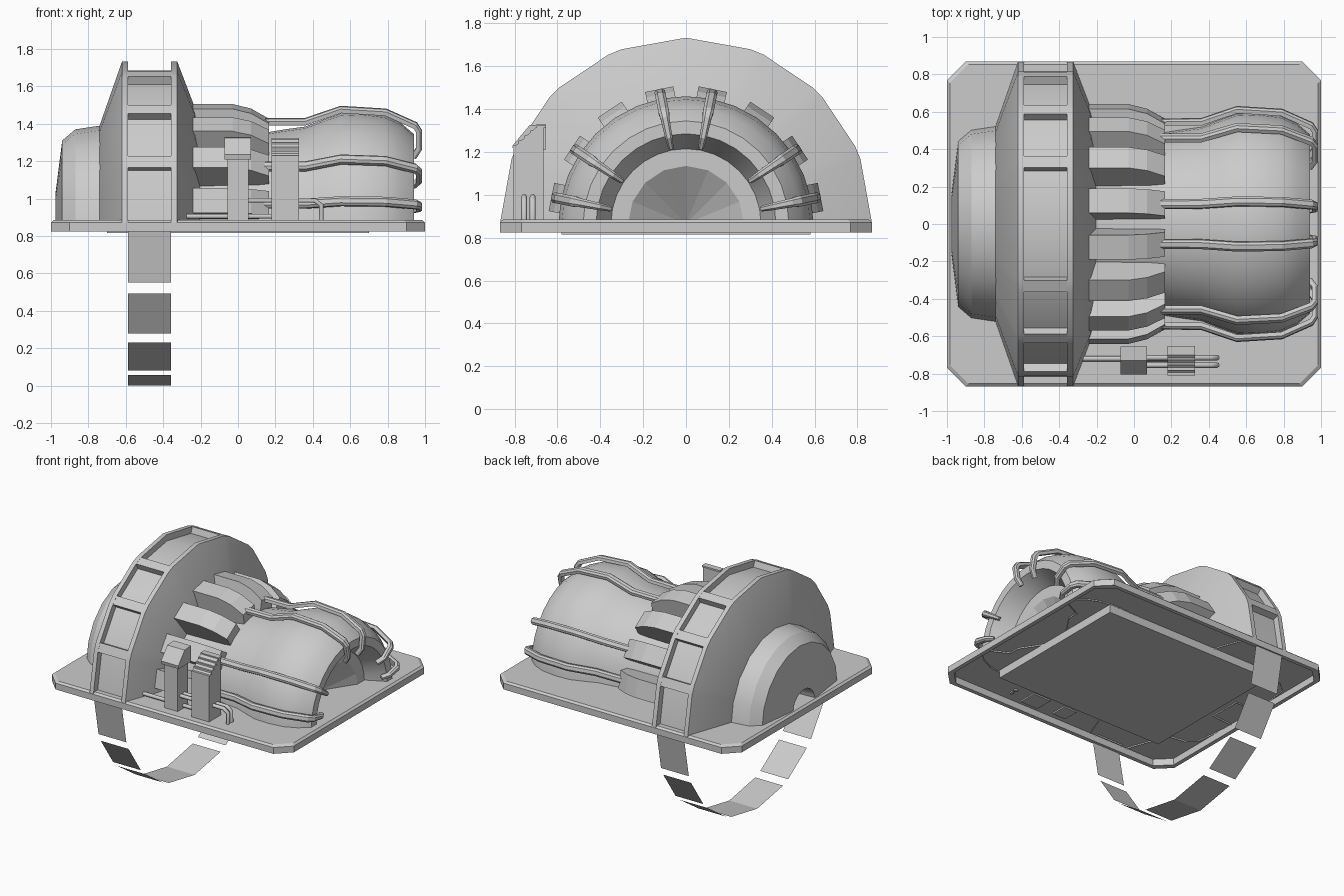
import bpy, bmesh
from math import sin, cos, radians
from mathutils import Vector

if "Cube" in bpy.data.objects:
    bpy.data.objects.remove(bpy.data.objects["Cube"])

AXIS = 0.865  # height of the horizontal turning axis


def finish(name, bm, smooth=None):
    bmesh.ops.recalc_face_normals(bm, faces=bm.faces)
    me = bpy.data.meshes.new(name)
    bm.to_mesh(me)
    bm.free()
    ob = bpy.data.objects.new(name, me)
    bpy.context.collection.objects.link(ob)
    if smooth:
        bpy.ops.object.select_all(action='DESELECT')
        ob.select_set(True)
        bpy.context.view_layer.objects.active = ob
        bpy.ops.object.shade_smooth_by_angle(angle=radians(smooth))
    return ob


def loft(name, rings, closed=True, caps=True, smooth=None):
    """Bridge successive rings of points."""
    bm = bmesh.new()
    vs = [[bm.verts.new(p) for p in r] for r in rings]
    n = len(rings[0])
    for a, b in zip(vs, vs[1:]):
        for i in range(n if closed else n - 1):
            j = (i + 1) % n
            bm.faces.new((a[i], a[j], b[j], b[i]))
    if caps:
        bm.faces.new(vs[0])
        bm.faces.new(vs[-1])
    return finish(name, bm, smooth)


def polar(x, r, deg):
    return (x, r * cos(radians(deg)), AXIS + r * sin(radians(deg)))


def revolve(name, prof, angles, closed=False, caps=False, smooth=None):
    return loft(name, [[polar(x, r, a) for x, r in prof] for a in angles],
                closed, caps, smooth)


def half(n):
    return [180 * i / n for i in range(n + 1)]


def box(name, x0, x1, y0, y1, z0, z1):
    return loft(name, [[(x0, y0, z), (x1, y0, z), (x1, y1, z), (x0, y1, z)]
                       for z in (z0, z1)])


def side_prism(name, prof, x0, x1):
    """Extrude a (y, z) profile along x."""
    return loft(name, [[(x, y, z) for y, z in prof] for x in (x0, x1)])


def tube(name, pts, radius, res=1):
    cu = bpy.data.curves.new(name, 'CURVE')
    cu.dimensions = '3D'
    cu.bevel_depth = radius
    cu.bevel_resolution = res
    cu.use_fill_caps = True
    sp = cu.splines.new('POLY')
    sp.points.add(len(pts) - 1)
    for p, q in zip(sp.points, pts):
        p.co = (*q, 1)
    ob = bpy.data.objects.new(name, cu)
    bpy.context.collection.objects.link(ob)
    return ob


# base plate: clipped corners, chamfered upper edge, hollow underside
def outline(z, d):
    X, Y, c = 1 - d, 0.868 - d, 0.1
    return [(X - c, -Y, z), (X, -Y + c, z), (X, Y - c, z), (X - c, Y, z),
            (-X + c, Y, z), (-X, Y - c, z), (-X, -Y + c, z), (-X + c, -Y, z)]


loft("base_plate", [outline(0.875, 0.03), outline(0.825, 0.03), outline(0.825, 0),
                    outline(0.872, 0), outline(0.885, 0.015)])
box("underside_panel", -0.7, 0.7, -0.58, 0.58, 0.815, 0.877)

# big wheel housing, 16-sided with split corners at the dividers
gaps = [(c - 2.2, c + 2.2) for c in (22.5, 45, 67.5, 112.5, 135, 157.5)]
ANG = sorted([0, 90, 180] + [a for g in gaps for a in g])
revolve("wheel_housing",
        [(-0.74, 0.50), (-0.74, 0.525), (-0.62, 0.868), (-0.588, 0.868), (-0.588, 0.82),
         (-0.358, 0.82), (-0.358, 0.868), (-0.325, 0.868), (-0.23, 0.62), (-0.2, 0.45)],
        ANG, smooth=26)
for i, g in enumerate(gaps):
    revolve(f"wheel_divider_{i}",
            [(-0.59, 0.80), (-0.59, 0.867), (-0.356, 0.867), (-0.356, 0.80)],
            g, True, True)

# thin loose panels continuing the rim under the plate
for i, seg in enumerate([(0, 21.3), (25.6, 42.8), (47.2, 65), (69.3, 90, 110.7),
                         (115, 132.8), (137.2, 154.4), (158.7, 180)]):
    revolve(f"rim_panel_{i}", [(-0.588, 0.865), (-0.358, 0.865)], [-a for a in seg])

# intake hub on the left with a small central bore
revolve("intake_hub",
        [(-0.72, 0.525), (-0.75, 0.523), (-0.87, 0.505), (-0.94, 0.445), (-0.975, 0.17),
         (-0.975, 0.13), (-0.80, 0.12), (-0.80, 0.0)], half(10), smooth=20)

# barrel and hollow nozzle on the right
revolve("barrel",
        [(-0.23, 0.47), (0.1, 0.48), (0.25, 0.505), (0.36, 0.52), (0.45, 0.555),
         (0.55, 0.59), (0.66, 0.595), (0.78, 0.58), (0.87, 0.54), (0.94, 0.48),
         (0.94, 0.42), (0.80, 0.35)], half(16), smooth=35)
revolve("nozzle_core", [(0.80, 0.36), (0.80, 0.27), (0.62, 0.0)], half(8))

# cooling fins and the rails clamped over the barrel
fin = [(-0.24, 0.45), (-0.24, 0.64), (-0.03, 0.64), (0.07, 0.615), (0.165, 0.56),
       (0.165, 0.46)]
rail = [(0.13, 0.56), (0.36, 0.562), (0.55, 0.628), (0.79, 0.613), (0.95, 0.54),
        (0.972, 0.505), (0.972, 0.41), (0.94, 0.36)]
for i in range(8):
    deg = 11.25 + 22.5 * i
    out = Vector((0, cos(radians(deg)), sin(radians(deg))))
    side = Vector((0, -out.z, out.y))
    base = Vector((0, 0, AXIS))

    def place(x, r, s):
        return base + Vector((x, 0, 0)) + out * r + side * s

    loft(f"cooling_fin_{i}", [[place(x, r, s) for x, r in fin] for s in (-0.067, 0.067)])
    if i in (2, 5):
        continue
    # bevelled strip swept over the barrel, narrowing into the nozzle
    rings = []
    for k, (x, r) in enumerate(rail):
        t = (Vector(rail[min(k + 1, 7)]) - Vector(rail[max(k - 1, 0)])).normalized()
        w = 0.025 if k < 5 else 0.025 - 0.004 * (k - 4)
        section = ((-w, -0.02), (w, -0.02), (w, 0.002), (w * 0.5, 0.013),
                   (-w * 0.5, 0.013), (-w, 0.002))
        rings.append([place(x - t.y * h, r + t.x * h, s) for s, h in section])
    loft(f"barrel_rail_{i}", rings)

# control post with a sloped head
box("control_post", -0.055, 0.055, -0.79, -0.67, 0.865, 1.23)
side_prism("control_head", [(-0.80, 1.21), (-0.805, 1.235), (-0.73, 1.325), (-0.655, 1.33),
                            (-0.655, 1.21)], -0.073, 0.07)

# vented cabinet with slats stepping up its sloped top
side_prism("vent_cabinet", [(-0.805, 0.865), (-0.805, 1.22), (-0.70, 1.315), (-0.665, 1.315),
                            (-0.665, 0.865)], 0.18, 0.325)
for i in range(5):
    y, z = -0.81 + 0.028 * i, 1.225 + 0.023 * i
    box(f"vent_slat_{i}", 0.178, 0.327, y, y + 0.045, z - 0.006, z + 0.006)

# service pipes beside the cabinets
for i, y in enumerate((-0.715, -0.755)):
    tube(f"service_pipe_{i}", [(0.0, y, 0.99), (0.41, y, 0.99), (0.445, y, 0.965),
                               (0.445, y, 0.865)], 0.014)
tube("floor_pipe", [(-0.28, -0.72, 0.905), (0.2, -0.72, 0.905)], 0.014)
